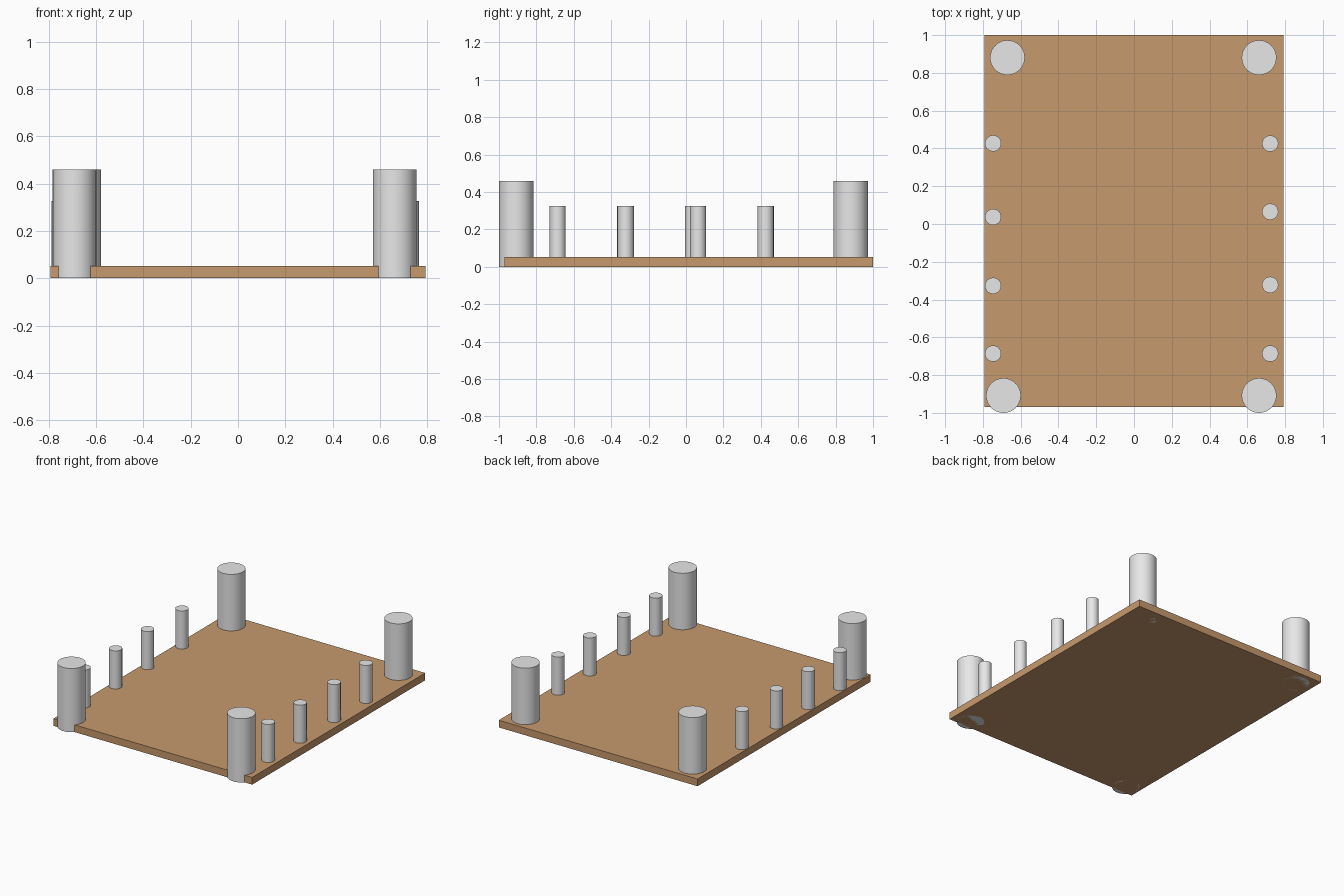
import bpy, math

if "Cube" in bpy.data.objects:
    bpy.data.objects.remove(bpy.data.objects["Cube"])


def material(name, rgb):
    m = bpy.data.materials.new(name)
    m.diffuse_color = (*rgb, 1.0)
    m.use_nodes = True
    m.node_tree.nodes["Principled BSDF"].inputs["Base Color"].default_value = m.diffuse_color
    return m


wood = material("light_brown_wood", (0.57, 0.32, 0.153))
grey = material("light_grey", (0.8, 0.8, 0.8))


def post(name, x, y, radius, z0, z1):
    """Upright smooth-sided cylinder from z0 to z1."""
    bpy.ops.mesh.primitive_cylinder_add(
        vertices=48, radius=radius, depth=z1 - z0, location=(x, y, (z0 + z1) / 2))
    ob = bpy.context.object
    ob.name = name
    ob.data.materials.append(grey)
    bpy.ops.object.shade_smooth_by_angle(angle=math.radians(30))


# Flat rectangular board
bpy.ops.mesh.primitive_cube_add(size=1, location=(0, 0.015, 0.026))
board = bpy.context.object
board.name = "board"
board.scale = (1.584, 1.97, 0.052)
bpy.ops.object.transform_apply(location=False, rotation=False, scale=True)
board.data.materials.append(wood)

# Four large corner posts, reaching down through the board
for name, x, y in (("front_left", -0.691, -0.908), ("front_right", 0.662, -0.908),
                   ("back_left", -0.67, 0.881), ("back_right", 0.662, 0.881)):
    post(name + "_corner_post", x, y, 0.092, 0.0, 0.459)

# Rows of small posts along both long sides
rows = {"left": (-0.746, (-0.686, -0.327, 0.037, 0.427)),
        "right": (0.721, (-0.686, -0.322, 0.065, 0.426))}
for side, (x, ys) in rows.items():
    for i, y in enumerate(ys):
        post(f"{side}_small_post_{i + 1}", x, y, 0.043, 0.03, 0.326)
